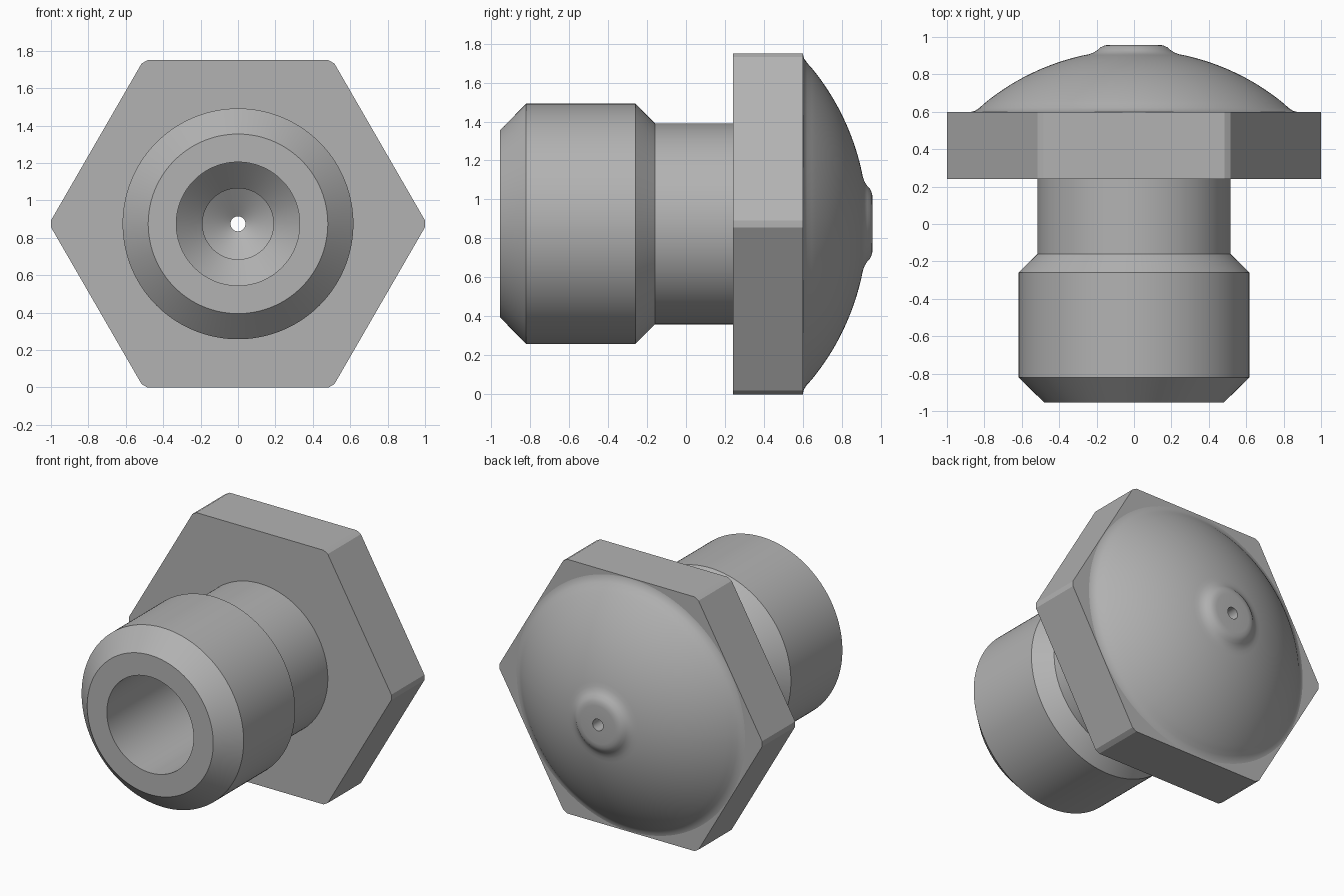
import bpy, bmesh, math

cube = bpy.data.objects.get("Cube")
if cube:
    bpy.data.objects.remove(cube, do_unlink=True)

AXIS_Z = 0.875          # height of the turning axis, also half the hexagon's width
FRONT, BACK = -0.955, 0.958
FLANGE_FRONT, FLANGE_BACK = 0.24, 0.6

steel = bpy.data.materials.new("grey_steel")
steel.use_nodes = True
colour = (0.45, 0.45, 0.45, 1)
steel.diffuse_color = colour
steel.node_tree.nodes["Principled BSDF"].inputs["Base Color"].default_value = colour

# Angles around the axis, with extra stops where the hexagon's corners are rounded
corner = 30 - math.degrees(math.acos(AXIS_Z))
sextant = [0, corner] + [2.5 * i for i in range(1, 24)] + [60 - corner]
ANGLES = [math.radians(60 * s + a) for s in range(6) for a in sextant]


def hex_radius(angle):
    """Distance to the hexagon's outline, its corners cut by a unit circle."""
    off = angle % (math.pi / 3) - math.pi / 6
    return min(AXIS_Z / math.cos(off), 1.0)


def turned(name, profile):
    """Sweep (radius, y) points around the axis; a radius of None follows the hexagon."""
    bm = bmesh.new()
    rings = []
    for radius, y in profile:
        ring = []
        for a in ANGLES:
            r = hex_radius(a) if radius is None else radius
            ring.append(bm.verts.new((r * math.cos(a), y, AXIS_Z + r * math.sin(a))))
        rings.append(ring)
    for lo, hi in zip(rings, rings[1:]):
        for i in range(len(ANGLES)):
            j = (i + 1) % len(ANGLES)
            bm.faces.new((lo[i], hi[i], hi[j], lo[j]))
    mesh = bpy.data.meshes.new(name)
    bm.to_mesh(mesh)
    bm.free()
    mesh.materials.append(steel)
    obj = bpy.data.objects.new(name, mesh)
    bpy.context.collection.objects.link(obj)
    bpy.ops.object.select_all(action="DESELECT")
    obj.select_set(True)
    bpy.context.view_layer.objects.active = obj
    bpy.ops.object.shade_smooth_by_angle(angle=math.radians(30))
    return obj


# Shank: front rim, chamfered barrel and narrower neck
turned("shank", [(0.33, FRONT), (0.48, FRONT), (0.617, -0.82), (0.617, -0.26),
                 (0.516, -0.16), (0.516, FLANGE_FRONT)])

# Hexagonal flange with flat sides
flange = turned("hex_flange", [(0.516, FLANGE_FRONT), (None, FLANGE_FRONT),
                               (None, FLANGE_BACK), (0.87, FLANGE_BACK)])
for face in flange.data.polygons:
    face.use_smooth = False

# Domed back: fillet, spherical cap and small raised boss
fillet = [(0.87, FLANGE_BACK), (0.85, 0.605), (0.825, 0.622)]
cap = []
for i in range(21):
    r = 0.8 - 0.028 * i
    cap.append((r, math.sqrt(1.262 ** 2 - r * r) - 0.331))
boss = [(0.215, 0.917), (0.195, 0.93), (0.178, 0.945), (0.155, 0.955),
        (0.13, BACK), (0.04, BACK)]
turned("domed_back", fillet + cap + boss)

# Stepped bore: outlet hole, inner cone, inner bore, outer cone, main bore
turned("bore", [(0.04, BACK), (0.04, 0.72), (0.19, 0.62), (0.19, 0.36),
                (0.33, 0.22), (0.33, FRONT)])
